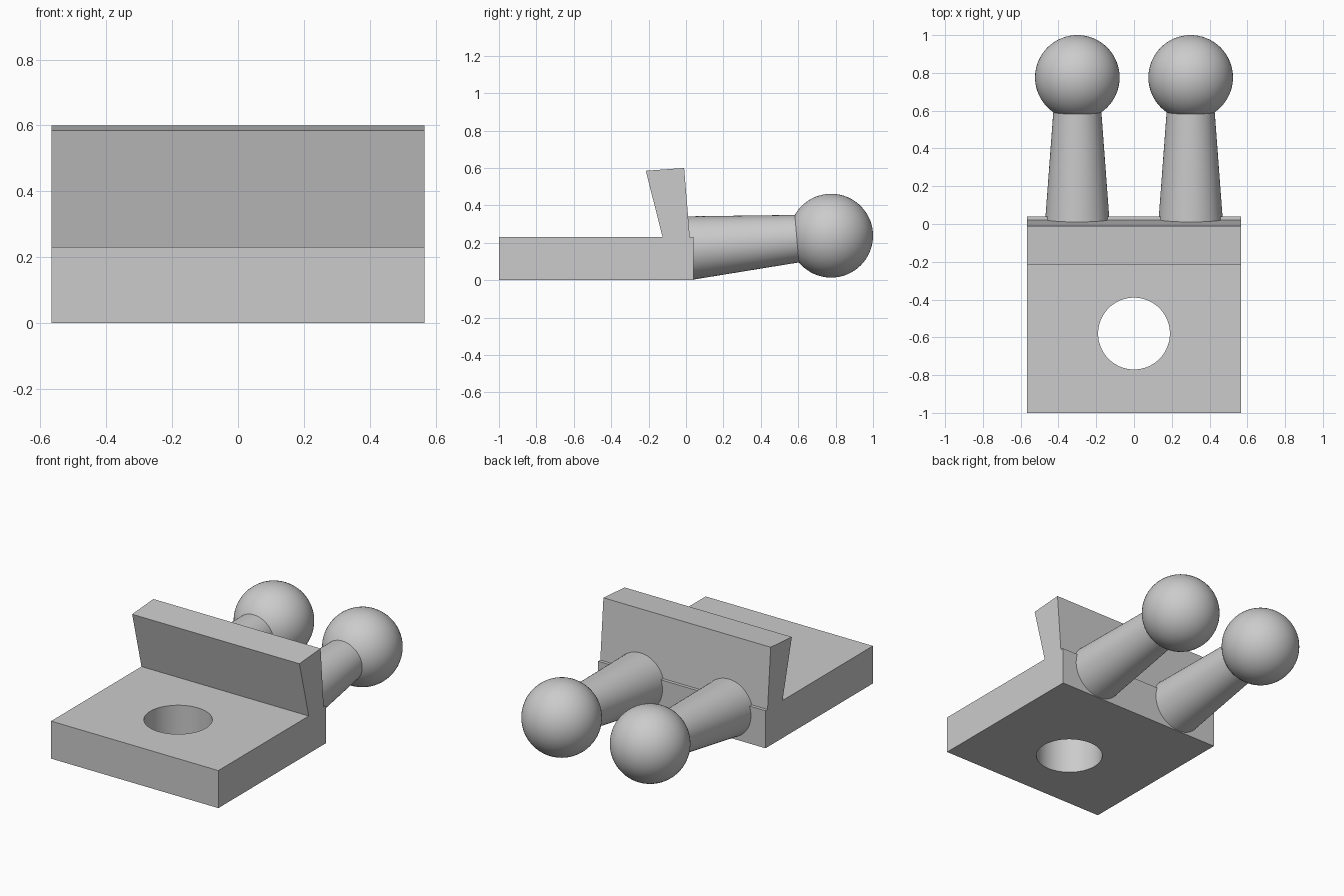
import bpy
import bmesh
from math import radians
from mathutils import Matrix, Vector

cube = bpy.data.objects.get("Cube")
if cube:
    bpy.data.objects.remove(cube, do_unlink=True)

HALF_WIDTH = 0.567
GREY = (0.6, 0.6, 0.6, 1.0)

grey = bpy.data.materials.new("plain grey")
grey.use_nodes = True
grey.diffuse_color = GREY
grey.node_tree.nodes["Principled BSDF"].inputs["Base Color"].default_value = GREY


def add_object(name, bm, smooth=False):
    """Turn a bmesh into a grey object."""
    bmesh.ops.recalc_face_normals(bm, faces=bm.faces[:])
    mesh = bpy.data.meshes.new(name)
    bm.to_mesh(mesh)
    bm.free()
    mesh.materials.append(grey)
    obj = bpy.data.objects.new(name, mesh)
    bpy.context.collection.objects.link(obj)
    if smooth:
        bpy.ops.object.select_all(action="DESELECT")
        obj.select_set(True)
        bpy.context.view_layer.objects.active = obj
        bpy.ops.object.shade_smooth_by_angle(angle=radians(35))
    return obj


# Base plate and leaning upright, one side profile (y, z) extruded across x
profile = [(-1, 0), (0.04, 0), (0.04, 0.23), (0.02, 0.23),
           (-0.01, 0.6), (-0.215, 0.585), (-0.125, 0.23), (-1, 0.23)]
bm = bmesh.new()
side = bm.faces.new([bm.verts.new((-HALF_WIDTH, y, z)) for y, z in profile])
extruded = bmesh.ops.extrude_face_region(bm, geom=[side])["geom"]
bmesh.ops.translate(bm, vec=(2 * HALF_WIDTH, 0, 0),
                    verts=[v for v in extruded if isinstance(v, bmesh.types.BMVert)])
bracket = add_object("bracket", bm)

# Round hole through the base plate
bm = bmesh.new()
bmesh.ops.create_cone(bm, cap_ends=True, segments=96, radius1=0.19, radius2=0.19,
                      depth=1, matrix=Matrix.Translation((0, -0.58, 0)))
cutter = add_object("hole_cutter", bm)
cutter.hide_render = True
hole = bracket.modifiers.new("hole", "BOOLEAN")
hole.operation = "DIFFERENCE"
hole.solver = "EXACT"
hole.object = cutter
bpy.ops.object.select_all(action="DESELECT")
bracket.select_set(True)
bpy.context.view_layer.objects.active = bracket
bpy.ops.object.modifier_apply(modifier=hole.name)
bpy.data.objects.remove(cutter, do_unlink=True)
bpy.ops.object.shade_smooth_by_angle(angle=radians(5))

# Two tapered arms, each ending in a ball
for label, x in (("left", 0.3), ("right", -0.3)):
    root = Vector((x, 0.02, 0.172))
    ball_centre = Vector((x, 0.776, 0.238))
    axis = (ball_centre - root).normalized()
    length = 0.62
    turn = axis.to_track_quat("Z", "Y").to_matrix().to_4x4()
    bm = bmesh.new()
    bmesh.ops.create_cone(bm, cap_ends=True, segments=64, radius1=0.17, radius2=0.124,
                          depth=length,
                          matrix=Matrix.Translation(root + axis * length / 2) @ turn)
    add_object(label + "_arm", bm, smooth=True)

    bm = bmesh.new()
    bmesh.ops.create_uvsphere(bm, u_segments=64, v_segments=32, radius=0.224,
                              matrix=Matrix.Translation(ball_centre) @ turn)
    add_object(label + "_ball", bm, smooth=True)
